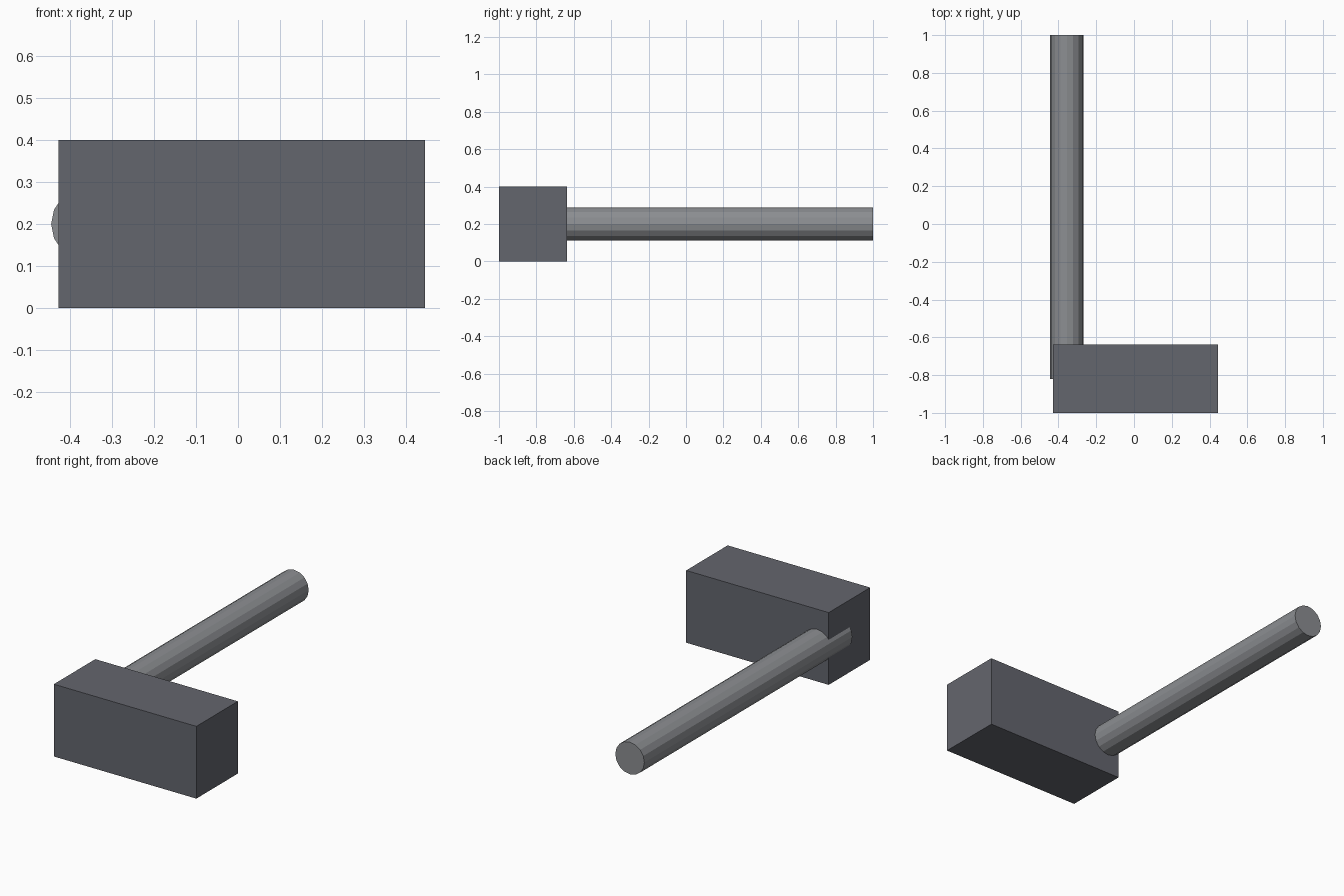
import bpy
from math import pi

if "Cube" in bpy.data.objects:
    bpy.data.objects.remove(bpy.data.objects["Cube"])


def paint(obj, name, rgb):
    mat = bpy.data.materials.new(name)
    mat.diffuse_color = (*rgb, 1)
    mat.use_nodes = True
    mat.node_tree.nodes["Principled BSDF"].inputs["Base Color"].default_value = mat.diffuse_color
    obj.data.materials.append(mat)


# Head: solid rectangular block
x0, x1 = -0.428, 0.445
y0, y1 = -1.0, -0.637
height = 0.4
bpy.ops.mesh.primitive_cube_add(size=1, location=((x0 + x1) / 2, (y0 + y1) / 2, height / 2))
head = bpy.context.object
head.name = "hammer_head"
head.scale = (x1 - x0, y1 - y0, height)
bpy.ops.object.transform_apply(location=False, rotation=False, scale=True)
paint(head, "dark_grey", (0.127, 0.132, 0.155))

# Handle: 16-sided rod running along y, sunk halfway into the head
start, end, radius = -0.82, 1.0, 0.089
bpy.ops.mesh.primitive_cylinder_add(
    vertices=16, radius=radius, depth=end - start,
    location=(-0.445 + radius, (start + end) / 2, height / 2), rotation=(pi / 2, 0, 0))
handle = bpy.context.object
handle.name = "handle"
paint(handle, "mid_grey", (0.26, 0.27, 0.285))
